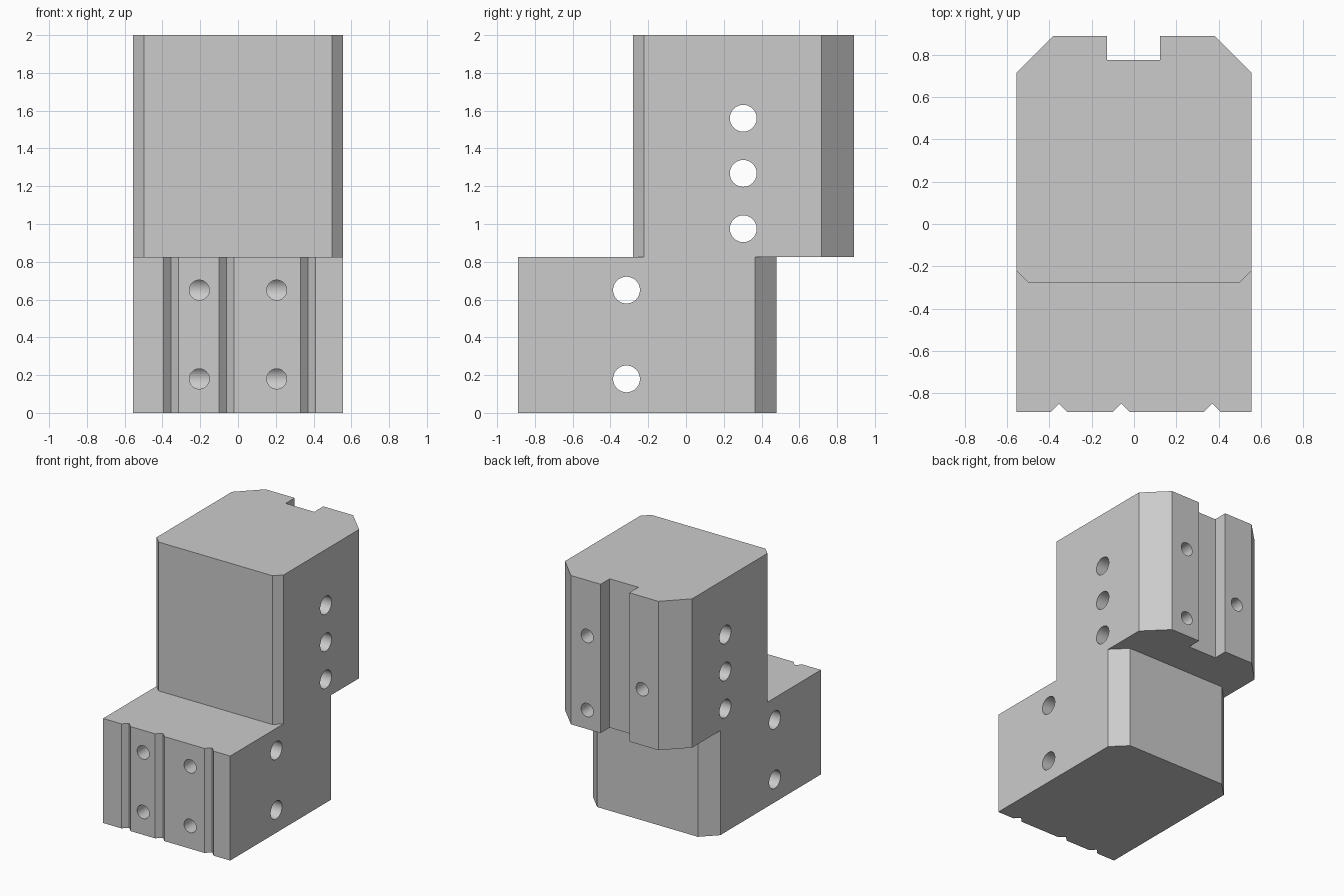
import bpy
import bmesh
import math
from mathutils import Matrix, Vector

cube = bpy.data.objects.get("Cube")
if cube:
    bpy.data.objects.remove(cube, do_unlink=True)

HALF = 0.555       # half width of both blocks
STEP = 0.825       # height where the upper block starts
TOP = 2.0

grey = bpy.data.materials.new("plain_grey")
grey.use_nodes = True
grey.diffuse_color = (0.6, 0.6, 0.6, 1)
grey.node_tree.nodes["Principled BSDF"].inputs["Base Color"].default_value = (0.6, 0.6, 0.6, 1)


def add_object(name, bm):
    bmesh.ops.recalc_face_normals(bm, faces=bm.faces)
    mesh = bpy.data.meshes.new(name)
    bm.to_mesh(mesh)
    bm.free()
    mesh.materials.append(grey)
    obj = bpy.data.objects.new(name, mesh)
    bpy.context.collection.objects.link(obj)
    return obj


def prism(name, outline, z0, z1):
    """Extrude a plan outline upward."""
    bm = bmesh.new()
    face = bm.faces.new([bm.verts.new((x, y, z0)) for x, y in outline])
    side = bmesh.ops.extrude_face_region(bm, geom=[face])
    moved = [v for v in side["geom"] if isinstance(v, bmesh.types.BMVert)]
    bmesh.ops.translate(bm, verts=moved, vec=(0, 0, z1 - z0))
    return add_object(name, bm)


def drill(name, start, end, radius):
    """Cylinder between two points."""
    a, b = Vector(start), Vector(end)
    turn = (b - a).to_track_quat('Z', 'Y').to_matrix().to_4x4()
    bm = bmesh.new()
    bmesh.ops.create_cone(bm, cap_ends=True, segments=48, radius1=radius, radius2=radius,
                          depth=(b - a).length, matrix=Matrix.Translation((a + b) / 2) @ turn)
    return add_object(name, bm)


def combine(target, other, operation):
    other.hide_render = True
    mod = target.modifiers.new("combine", 'BOOLEAN')
    mod.operation = operation
    mod.solver = 'EXACT'
    mod.object = other
    bpy.context.view_layer.objects.active = target
    bpy.ops.object.modifier_apply(modifier=mod.name)
    bpy.data.objects.remove(other, do_unlink=True)


# Lower block with V grooves in its front and chamfered back corners
FRONT, BACK, CH = -0.89, 0.48, 0.115
lower = [(-HALF, FRONT)]
for x in (-0.355, -0.06, 0.37):
    lower += [(x - 0.04, FRONT), (x, FRONT + 0.04), (x + 0.04, FRONT)]
lower += [(HALF, FRONT), (HALF, BACK - CH), (HALF - CH, BACK),
          (CH - HALF, BACK), (-HALF, BACK - CH)]
body = prism("stepped_block", lower, 0, STEP)

# Upper block with small front chamfers, large back chamfers and a back slot
F, B, fc, bc = -0.28, 0.89, 0.057, 0.173
upper = [(fc - HALF, F), (HALF - fc, F), (HALF, F + fc), (HALF, B - bc), (HALF - bc, B),
         (0.122, B), (0.122, 0.777), (-0.128, 0.777), (-0.128, B),
         (bc - HALF, B), (-HALF, B - bc), (-HALF, F + fc)]
combine(body, prism("upper_block", upper, STEP, TOP), 'UNION')

# Cross holes from side to side
LOW_Y, HIGH_Y = -0.315, 0.303
low_z, high_z = (0.18, 0.65), (0.975, 1.268, 1.56)
for y, heights in ((LOW_Y, low_z), (HIGH_Y, high_z)):
    for z in heights:
        combine(body, drill("cross_hole", (-1, y, z), (1, y, z), 0.071), 'DIFFERENCE')

# Screw holes in the front, ending in the cross holes
for z in low_z:
    for x in (-0.205, 0.205):
        combine(body, drill("front_hole", (x, -1, z), (x, LOW_Y, z), 0.053), 'DIFFERENCE')

# Screw holes in the back, staggered on either side of the slot
for x, z in zip((0.24, -0.24, 0.24), high_z):
    combine(body, drill("back_hole", (x, 1, z), (x, HIGH_Y, z), 0.053), 'DIFFERENCE')

bpy.ops.object.select_all(action='DESELECT')
body.select_set(True)
bpy.context.view_layer.objects.active = body
bpy.ops.object.shade_smooth_by_angle(angle=math.radians(30))
